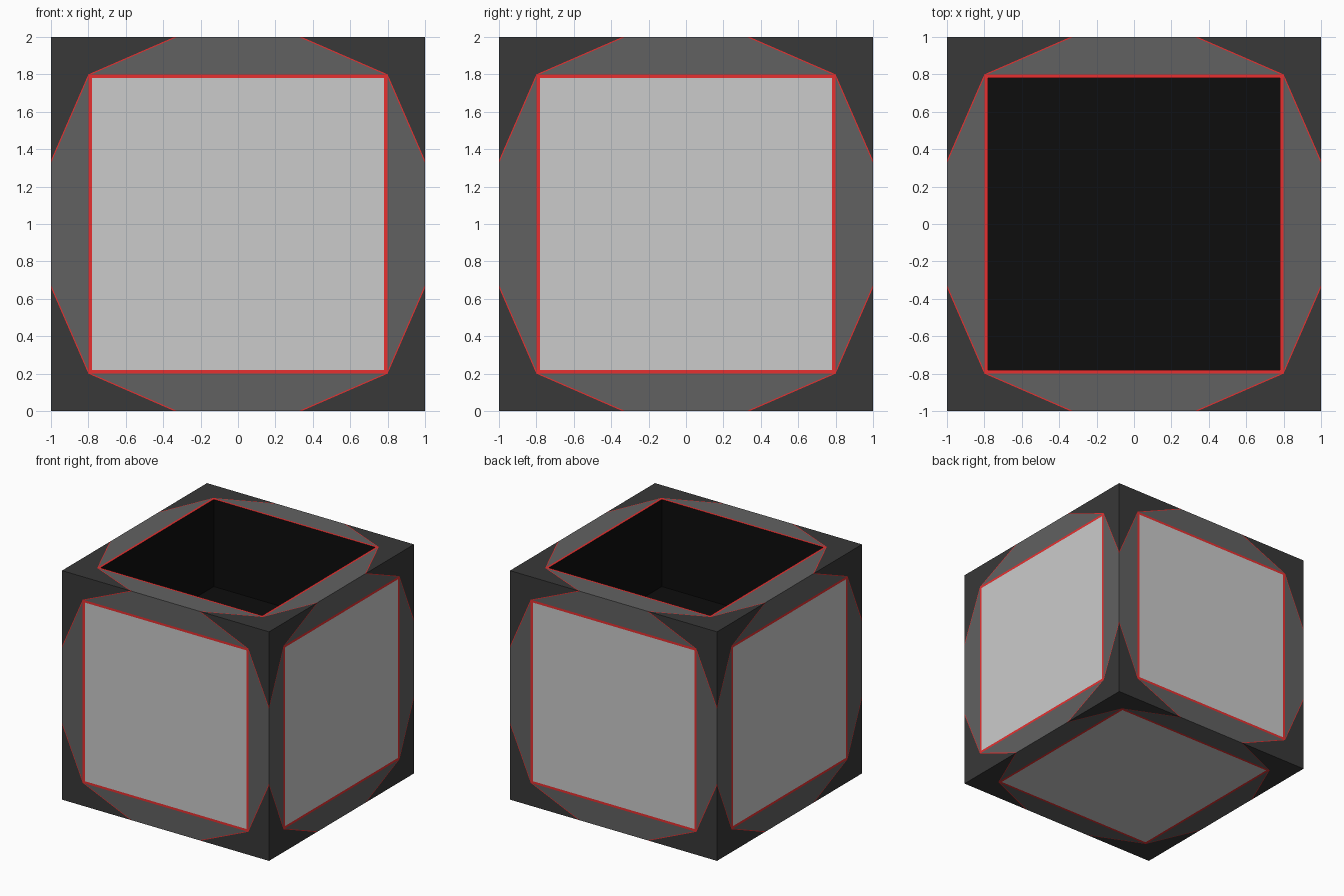
import bpy, bmesh, math
from mathutils import Matrix, Vector

if "Cube" in bpy.data.objects:
    bpy.data.objects.remove(bpy.data.objects["Cube"])

H, A, R, C = 1.0, 0.8, 0.78, 0.34   # half size, trim outer, trim inner, strip half length
SEAM, FLOOR = 0.015, 1.24           # seam width, height of the well floor


def colour(name, rgb):
    m = bpy.data.materials.new(name)
    m.diffuse_color = (*rgb, 1)
    m.use_nodes = True
    m.node_tree.nodes["Principled BSDF"].inputs["Base Color"].default_value = m.diffuse_color
    return m


def build(name, polys, mat=None):
    bm = bmesh.new()
    for pts in polys:
        bm.faces.new([bm.verts.new(p) for p in pts])
    bmesh.ops.remove_doubles(bm, verts=bm.verts, dist=0.0005)
    me = bpy.data.meshes.new(name)
    bm.to_mesh(me)
    bm.free()
    ob = bpy.data.objects.new(name, me)
    bpy.context.collection.objects.link(ob)
    if mat:
        me.materials.append(mat)


# Six side orientations, each turning +z to a cube side
top = Matrix.Identity(3)
bottom = Matrix.Rotation(math.pi, 3, 'X')
walls = [Matrix.Rotation(i * math.pi / 2, 3, 'Z') @ Matrix.Rotation(math.pi / 2, 3, 'X')
         for i in range(4)]
sides = [top, bottom] + walls


def on_sides(shapes, mats):
    # Four quarter turns of each flat shape on every given side
    out = []
    for m in mats:
        for k in range(4):
            q = m @ Matrix.Rotation(k * math.pi / 2, 3, 'Z')
            for s in shapes:
                out.append([q @ Vector((x, y, H)) + Vector((0, 0, 1)) for x, y in s])
    return out


dark = colour("dark_grey", (0.04, 0.04, 0.04))
mid = colour("mid_grey", (0.12, 0.12, 0.12))
red = colour("red", (0.8, 0.03, 0.03))
black = colour("black", (0.004, 0.004, 0.004))

# Dark corner plates
build("corner_plates", on_sides([[(H, H), (C, H), (A, A), (H, C)]], sides), dark)

# Mid grey strips along the edges
c, a = C - SEAM, A - SEAM
build("edge_strips", on_sides([[(-a, A), (a, A), (c, H), (-c, H)]], sides), mid)

# Thin red seams and the red border of each opening
build("red_trim", on_sides([
    [(a, A), (A, A), (C, H), (c, H)],
    [(-A, A), (-a, A), (-c, H), (-C, H)],
    [(-R, R), (R, R), (A, A), (-A, A)]], sides), red)

# Light panels on the four walls and the bottom
build("panels", [[m @ Vector((x, y, H)) + Vector((0, 0, 1))
                  for x, y in ((-R, -R), (R, -R), (R, R), (-R, R))]
                 for m in sides[1:]])

# Black open well in the top
ring = [(-R, -R), (R, -R), (R, R), (-R, R)]
well = [[(x, y, FLOOR) for x, y in ring]]
for i in range(4):
    p, q = ring[i], ring[(i + 1) % 4]
    well.append([(*q, FLOOR), (*p, FLOOR), (*p, 2), (*q, 2)])
build("top_well", well, black)
